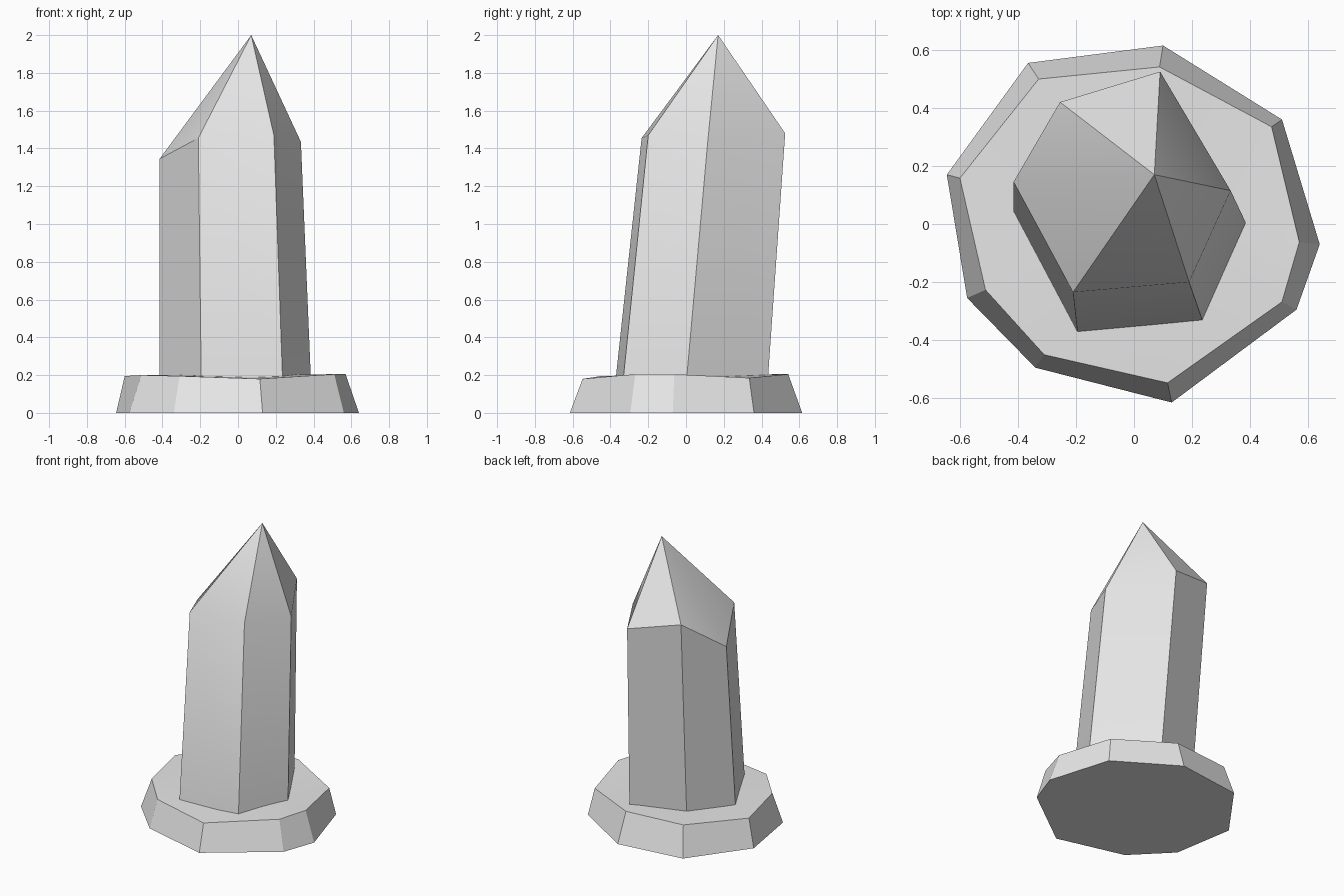
import bpy
import bmesh
import math
from mathutils import Vector

old = bpy.data.objects.get("Cube")
if old:
    bpy.data.objects.remove(old, do_unlink=True)

# One plain stone colour
grey = bpy.data.materials.new("stone grey")
grey.use_nodes = True
colour = (0.8, 0.8, 0.8, 1)
grey.diffuse_color = colour
grey.node_tree.nodes["Principled BSDF"].inputs["Base Color"].default_value = colour


def faceted_solid(name, lower, upper, peak):
    """Join a lower ring to an upper ring and close the top to a peak point."""
    bm = bmesh.new()
    low = [bm.verts.new(p) for p in lower]
    high = [bm.verts.new(p) for p in upper]
    top = bm.verts.new(peak)
    count = len(low)
    for i in range(count):
        j = (i + 1) % count
        bm.faces.new((low[i], low[j], high[j], high[i]))
        bm.faces.new((high[i], high[j], top))
    bm.faces.new(low)
    bmesh.ops.recalc_face_normals(bm, faces=bm.faces)
    mesh = bpy.data.meshes.new(name)
    bm.to_mesh(mesh)
    bm.free()
    mesh.materials.append(grey)
    obj = bpy.data.objects.new(name, mesh)
    bpy.context.collection.objects.link(obj)
    bpy.ops.object.select_all(action="DESELECT")
    obj.select_set(True)
    bpy.context.view_layer.objects.active = obj
    bpy.ops.object.shade_smooth_by_angle(angle=math.radians(30))
    return obj


# Uneven nine-sided plinth: x, y, taper of the top rim, rim height
plinth = [
    (0.10, 0.615, 0.88, 0.205),
    (0.51, 0.36, 0.93, 0.185),
    (0.64, -0.07, 0.89, 0.205),
    (0.56, -0.295, 0.91, 0.205),
    (0.13, -0.615, 0.89, 0.18),
    (-0.34, -0.495, 0.91, 0.195),
    (-0.575, -0.255, 0.89, 0.2),
    (-0.645, 0.17, 0.93, 0.195),
    (-0.365, 0.555, 0.9, 0.205),
]
faceted_solid(
    "plinth",
    [(x, y, 0) for x, y, taper, z in plinth],
    [(x * taper, y * taper, z) for x, y, taper, z in plinth],
    (0, 0, 0.2),
)

# Leaning six-sided crystal: foot x, foot y, shoulder x, y, z
crystal = [
    (0.135, 0.435, 0.09, 0.525, 1.48),
    (0.385, 0.005, 0.333, 0.115, 1.435),
    (0.235, -0.33, 0.19, -0.2, 1.47),
    (-0.195, -0.37, -0.21, -0.235, 1.455),
    (-0.415, 0.045, -0.415, 0.145, 1.345),
    (-0.225, 0.315, -0.255, 0.42, 1.56),
]
shoulders = [Vector(p[2:]) for p in crystal]
feet = [Vector((p[0], p[1], 0.2)) for p in crystal]
# Sink the foot a little into the plinth along each edge
sunk = [f + (f - s) * 0.04 for f, s in zip(feet, shoulders)]
faceted_solid("crystal", sunk, shoulders, (0.07, 0.17, 2))
